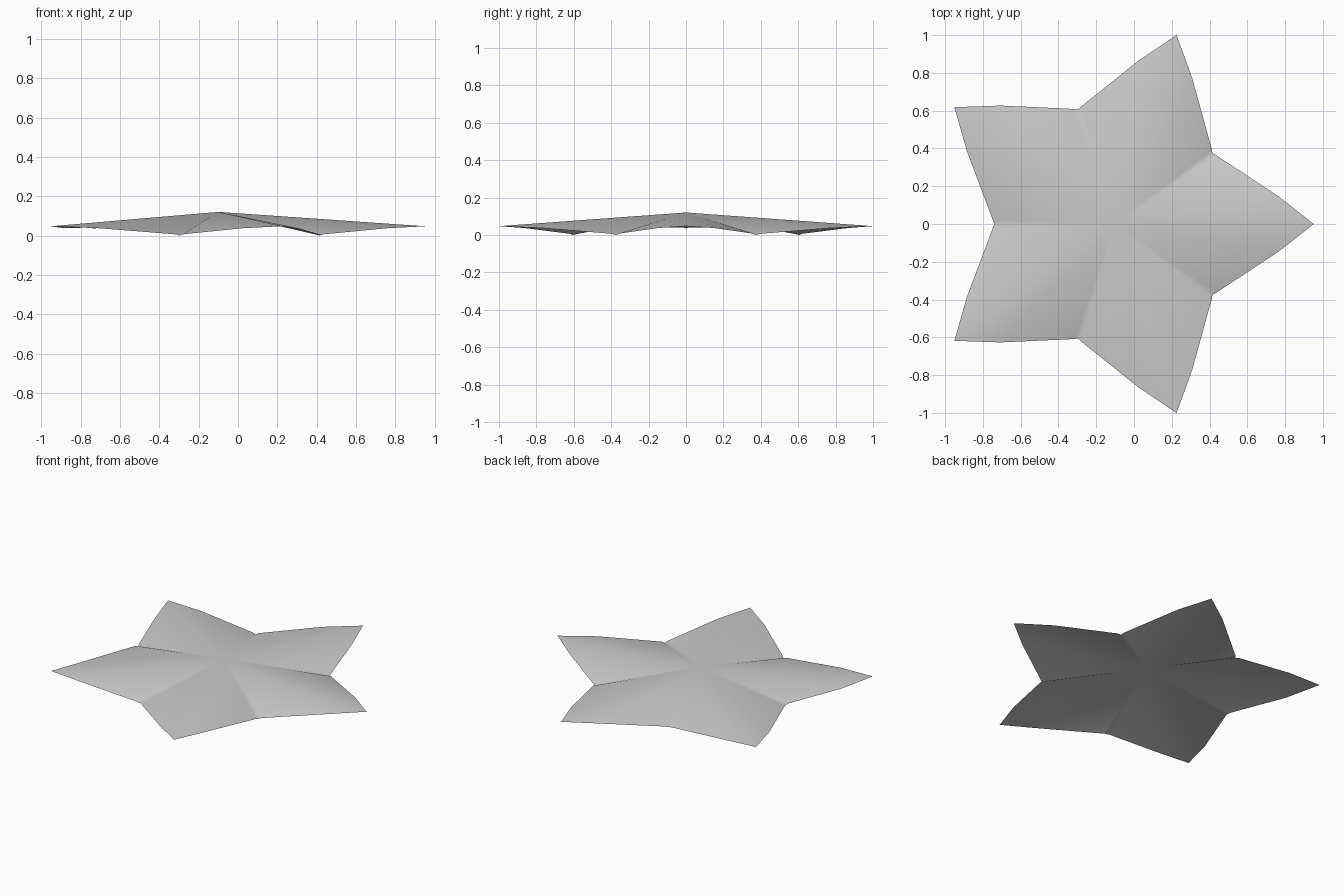
import bpy, bmesh, math

cube = bpy.data.objects.get("Cube")
if cube:
    bpy.data.objects.remove(cube)

# Plain grey material
grey = bpy.data.materials.new("soft_grey")
grey.use_nodes = True
colour = (0.6, 0.6, 0.6, 1)
grey.diffuse_color = colour
grey.node_tree.nodes["Principled BSDF"].inputs["Base Color"].default_value = colour

CENTRE_X = -0.1
ARMS = 5
STEP = 360 / ARMS

bm = bmesh.new()


def polar(angle, radius, z):
    a = math.radians(angle)
    return bm.verts.new((CENTRE_X + radius * math.cos(a), radius * math.sin(a), z))


# Outline of each arm: shoulder, tip, shoulder, then the rounded notch
rim = []
for i in range(ARMS):
    axis = i * STEP
    notch = axis + STEP / 2
    lift = 0.035 if i == 2 else 0.0     # the rear notch sits a little higher
    rim += [
        polar(axis - 9.9, 0.873, 0.037),
        polar(axis, 1.052, 0.047),
        polar(axis + 9.9, 0.873, 0.037),
        polar(notch - 1.7, 0.647, 0.006 + lift),
        polar(notch, 0.637, lift),
        polar(notch + 1.7, 0.647, 0.006 + lift),
    ]

# Fan from the raised centre
peak = bm.verts.new((CENTRE_X, 0, 0.12))
for a, b in zip(rim, rim[1:] + rim[:1]):
    bm.faces.new((peak, a, b))

mesh = bpy.data.meshes.new("five_pointed_star")
bm.to_mesh(mesh)
bm.free()
mesh.materials.append(grey)
star = bpy.data.objects.new("five_pointed_star", mesh)
bpy.context.collection.objects.link(star)
for p in mesh.polygons:
    p.use_smooth = True
